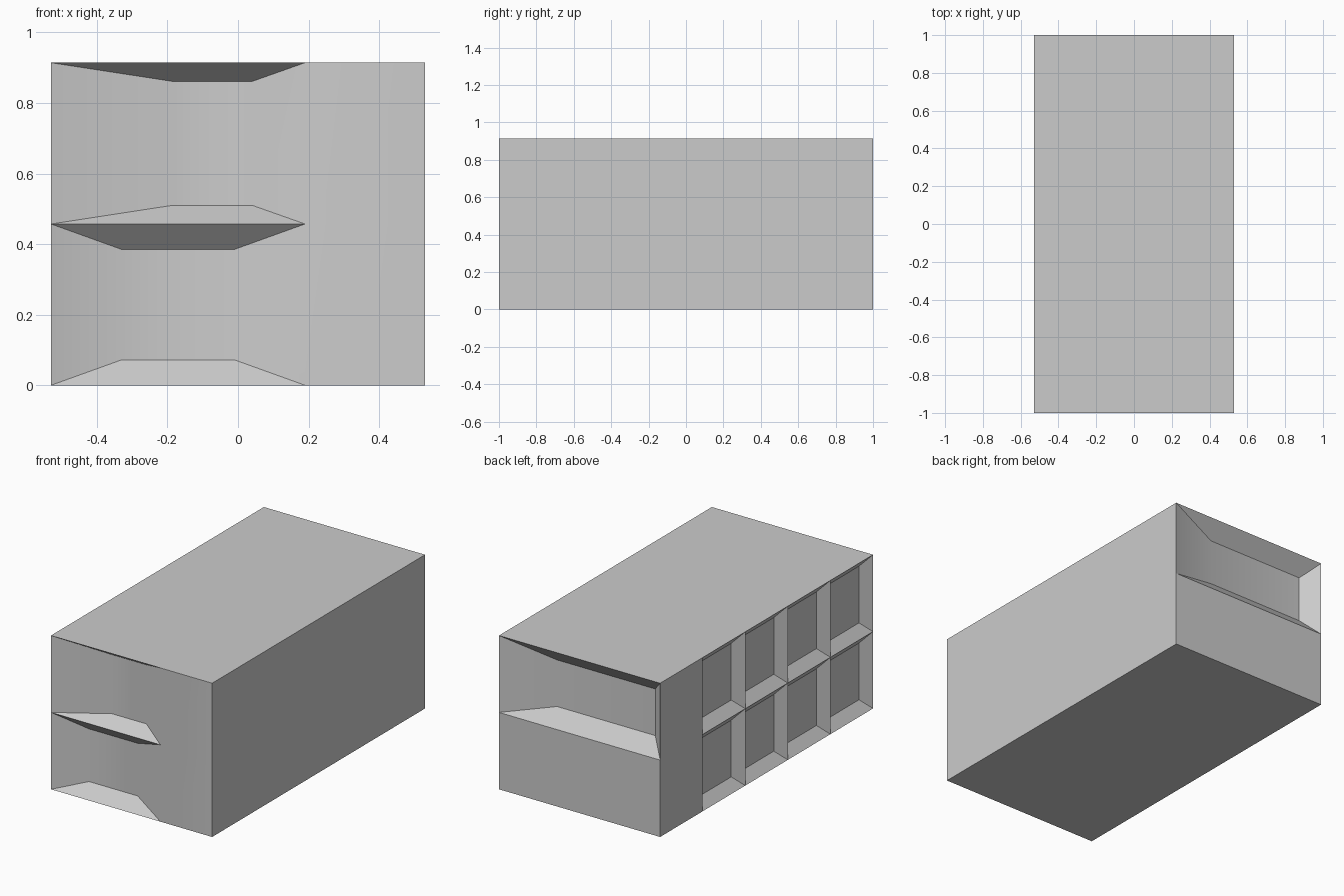
import bpy, bmesh, math
from mathutils import Vector

if "Cube" in bpy.data.objects:
    bpy.data.objects.remove(bpy.data.objects["Cube"])

W, L, H = 0.53, 1.0, 0.914      # half width, half length, height
MID = H / 2                     # storey line
Z = Vector((0, 0, 1))


def facade(name, origin, u, panels, v=Z):
    """Wall seen from outside: u runs right, v runs up.
    panel = (u0, v0, u1, v1, recess), recess = (left, right, bottom_top, depth) or None."""
    origin, u = Vector(origin), Vector(u)
    v = Vector(v)
    n = u.cross(v)
    bm = bmesh.new()

    def ring(u0, v0, u1, v1, depth=0):
        return [bm.verts.new(origin + u * a + v * b - n * depth)
                for a, b in ((u0, v0), (u1, v0), (u1, v1), (u0, v1))]

    for u0, v0, u1, v1, recess in panels:
        outer = ring(u0, v0, u1, v1)
        if not recess:
            bm.faces.new(outer)
            continue
        l, r, m, d = recess
        inner = ring(u0 + l, v0 + m, u1 - r, v1 - m, d)
        bm.faces.new(inner)
        for i in range(4):
            j = (i + 1) % 4
            bm.faces.new((outer[i], outer[j], inner[j], inner[i]))
    bmesh.ops.remove_doubles(bm, verts=bm.verts, dist=1e-5)
    mesh = bpy.data.meshes.new(name)
    bm.to_mesh(mesh)
    bm.free()
    ob = bpy.data.objects.new(name, mesh)
    bpy.context.collection.objects.link(ob)
    bpy.ops.object.select_all(action='DESELECT')
    bpy.context.view_layer.objects.active = ob
    ob.select_set(True)
    bpy.ops.object.shade_smooth_by_angle(angle=math.radians(30))
    return ob


# Front: two stacked recesses with a plain strip on the right
facade("front_wall", (-W, -L, 0), (1, 0, 0), [
    (0, 0, 0.72, MID, (0.20, 0.20, 0.072, 0.072)),
    (0, MID, 0.72, H, (0.345, 0.15, 0.053, 0.082)),
    (0.72, 0, 2 * W, MID, None),
    (0.72, MID, 2 * W, H, None)])

# Back: plain ground storey, one wide recess above
facade("back_wall", (W, L, 0), (-1, 0, 0), [
    (0, 0, 2 * W, MID, None),
    (0, MID, 2 * W, H, (0.324, 0.09, 0.09, 0.083))])

# Left side: plain bay at the back, then two rows of four window recesses
bay = 2 * L / 5
facade("window_wall", (-W, L, 0), (0, -1, 0),
       [(bay * c, MID * r, bay * (c + 1), MID * (r + 1),
         (0.058, 0.058, 0.06, 0.052) if c else None)
        for c in range(5) for r in range(2)])

# Plain right side, roof and base
facade("right_wall", (W, -L, 0), (0, 1, 0), [(0, 0, 2 * L, H, None)])
facade("roof", (-W, -L, H), (1, 0, 0), [(0, 0, 2 * W, 2 * L, None)], (0, 1, 0))
facade("base", (-W, L, 0), (1, 0, 0), [(0, 0, 2 * W, 2 * L, None)], (0, -1, 0))
